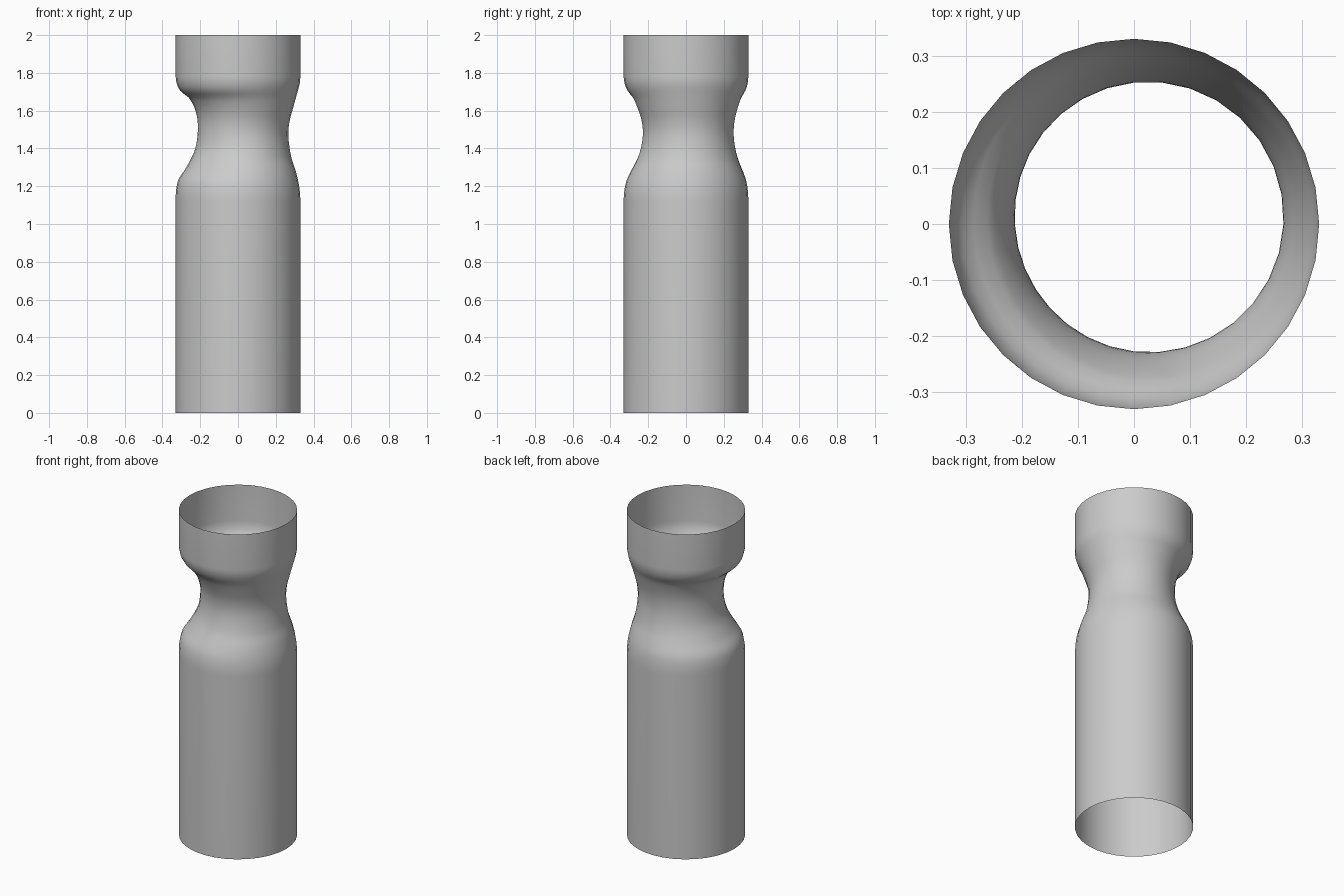
import bpy, bmesh
from math import cos, sin, pi

cube = bpy.data.objects.get("Cube")
if cube:
    bpy.data.objects.remove(cube)

SIDES, RADIUS, HEIGHT = 32, 0.33, 2.0
NECK_LOW, NECK_HIGH, STEPS = 1.12, 1.78, 36

# Pinch strength by height, for the sharp side (-x) and the gentle side (+x)
SHARP = [(1.12, 0), (1.18, .02), (1.236, .13), (1.3, .48), (1.395, .87), (1.5, 1),
         (1.59, .92), (1.666, .61), (1.703, .22), (1.74, .06), (1.78, 0)]
GENTLE = [(1.12, 0), (1.2, .1), (1.28, .38), (1.353, .75), (1.464, 1),
          (1.54, .91), (1.62, .58), (1.7, .23), (1.74, .06), (1.78, 0)]


def smooth_profile(points, z):
    """Cubic interpolation through the profile points."""
    def slope(i):
        a, b = points[max(i - 1, 0)], points[min(i + 1, len(points) - 1)]
        flat = i in (0, len(points) - 1)
        return 0 if flat else (b[1] - a[1]) / (b[0] - a[0])
    for i in range(len(points) - 1):
        (z0, v0), (z1, v1) = points[i], points[i + 1]
        if z <= z1:
            h = z1 - z0
            t = max(0, (z - z0) / h)
            s = t * t * (3 - 2 * t)
            return (v0 + (v1 - v0) * s + h * t * (1 - t)
                    * (slope(i) * (1 - t) - slope(i + 1) * t))
    return 0


def radius_at(angle, z):
    """Tube radius with the off-centre pinch of the neck."""
    if not NECK_LOW < z < NECK_HIGH:
        return RADIUS
    depth = 0.0905 - 0.027 * cos(angle) - 0.0125 * sin(angle)
    side = (1 - cos(angle)) / 2
    pinch = side * smooth_profile(SHARP, z) + (1 - side) * smooth_profile(GENTLE, z)
    return RADIUS - depth * pinch


# Open tube: stacked rings, dense only in the neck
heights = [0] + [NECK_LOW + (NECK_HIGH - NECK_LOW) * i / STEPS
                 for i in range(STEPS + 1)] + [HEIGHT]
bm = bmesh.new()
rings = []
for z in heights:
    ring = []
    for k in range(SIDES):
        a = 2 * pi * k / SIDES
        r = radius_at(a, z)
        ring.append(bm.verts.new((r * cos(a), r * sin(a), z)))
    rings.append(ring)
for low, high in zip(rings, rings[1:]):
    for k in range(SIDES):
        n = (k + 1) % SIDES
        bm.faces.new((low[k], low[n], high[n], high[k]))
mesh = bpy.data.meshes.new("pinched_tube")
bm.to_mesh(mesh)
bm.free()
tube = bpy.data.objects.new("pinched_tube", mesh)
bpy.context.collection.objects.link(tube)

# Plain grey material
grey = bpy.data.materials.new("plain grey")
grey.use_nodes = True
colour = (0.6, 0.6, 0.6, 1)
grey.diffuse_color = colour
grey.node_tree.nodes["Principled BSDF"].inputs["Base Color"].default_value = colour
mesh.materials.append(grey)

bpy.context.view_layer.objects.active = tube
tube.select_set(True)
bpy.ops.object.shade_smooth_by_angle()
